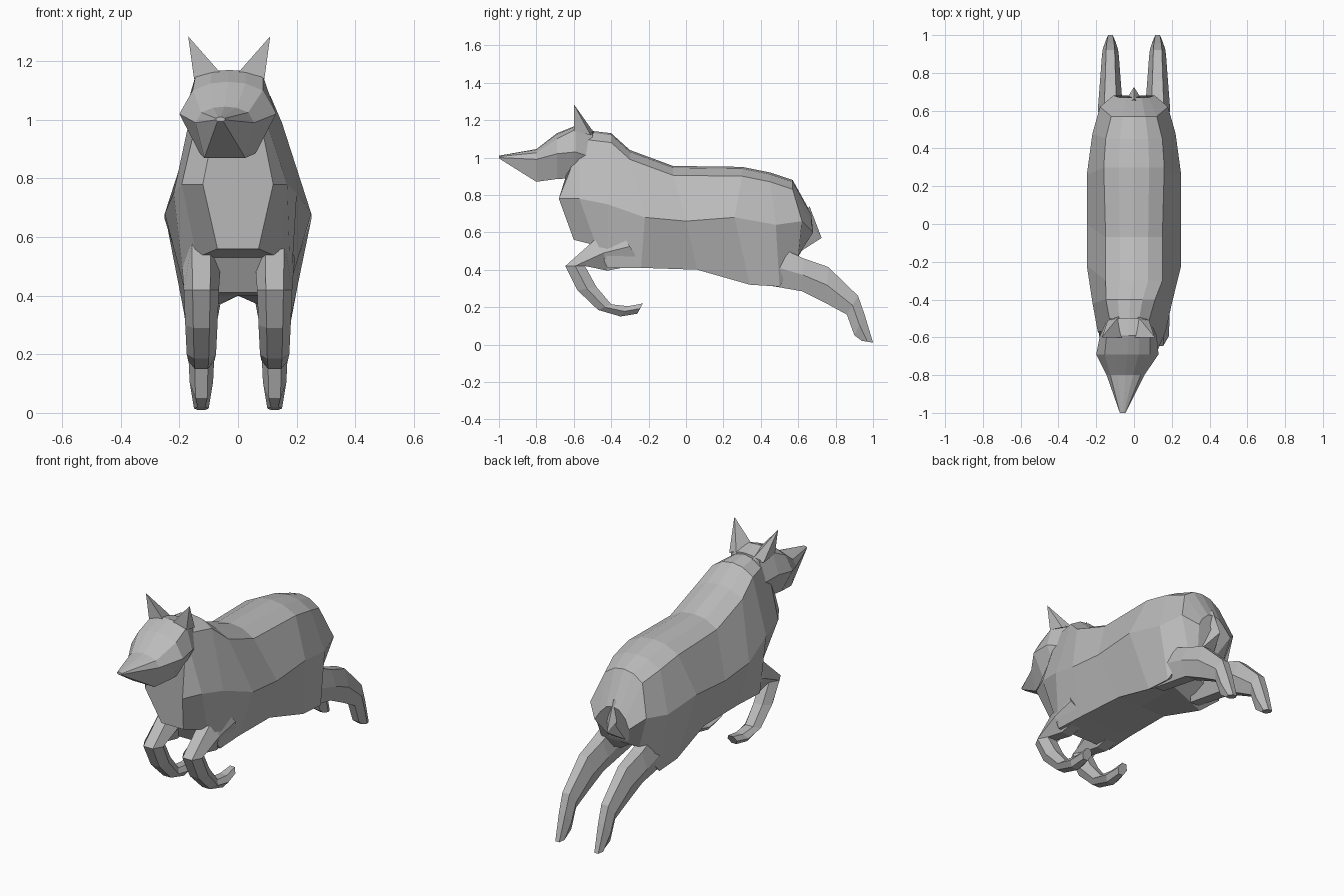
import bpy, bmesh

if "Cube" in bpy.data.objects:
    bpy.data.objects.remove(bpy.data.objects["Cube"], do_unlink=True)

fur = bpy.data.materials.new("plain grey")
fur.use_nodes = True
grey = (0.5, 0.5, 0.5, 1)
fur.diffuse_color = grey
fur.node_tree.nodes["Principled BSDF"].inputs["Base Color"].default_value = grey


def loft(name, rings):
    """Join rings of points into a closed, flat shaded skin."""
    bm = bmesh.new()
    loops = [[bm.verts.new(p) for p in ring] for ring in rings]
    for a, b in zip(loops, loops[1:]):
        n = len(a)
        for i in range(n):
            j = (i + 1) % n
            bm.faces.new((a[i], a[j], b[j], b[i]))
    bm.faces.new(loops[0])
    bm.faces.new(loops[-1])
    finish(name, bm)


def finish(name, bm):
    bmesh.ops.recalc_face_normals(bm, faces=bm.faces)
    mesh = bpy.data.meshes.new(name)
    bm.to_mesh(mesh)
    bm.free()
    mesh.materials.append(fur)
    bpy.context.collection.objects.link(bpy.data.objects.new(name, mesh))


def section(y_top, y_mid, y_low, z_top, z_mid, z_low, w_top, w_mid, w_low,
            drop=0.05, z_keel=None, shift=0):
    """Symmetric ten-sided slice of the trunk or head."""
    keel = z_low if z_keel is None else z_keel
    half = [(w_top * 0.5, y_top, z_top - drop * 0.2),
            (w_top, y_top, z_top - drop),
            (w_mid, y_mid, z_mid),
            (w_low, y_low, z_low)]
    right = [(-x, y, z) for x, y, z in reversed(half)]
    ring = [(0, y_top, z_top)] + half + [(0, y_low, keel)] + right
    return [(x + shift * (z - z_low) / (z_top - z_low), y, z) for x, y, z in ring]


def limb(name, stations, centre):
    """Six-sided leg through pairs of outer and inner edge points."""
    for side, label in ((1, "left"), (-1, "right")):
        rings = []
        for y1, z1, y2, z2, w in stations:
            ym, zm = (y1 + y2) / 2, (z1 + z2) / 2
            ring = [(-w / 2, y1, z1), (w / 2, y1, z1), (w, ym, zm),
                    (w / 2, y2, z2), (-w / 2, y2, z2), (-w, ym, zm)]
            rings.append([(side * (centre + x), y, z) for x, y, z in ring])
        loft(label + "_" + name, rings)


def spike(name, base, tip):
    """Pointed part from a base loop to a tip."""
    bm = bmesh.new()
    loop = [bm.verts.new(p) for p in base]
    top = bm.verts.new(tip)
    for i, v in enumerate(loop):
        bm.faces.new((v, loop[(i + 1) % len(loop)], top))
    bm.faces.new(loop)
    finish(name, bm)


# Trunk, from chest to rump
loft("trunk", [
    section(-.62, -.68, -.60, .98, .78, .56, .09, .12, .07),
    section(-.57, -.57, -.48, 1.15, .78, .53, .09, .18, .14, shift=-.03),
    section(-.40, -.42, -.42, 1.13, .75, .41, .13, .21, .18, shift=-.02),
    section(-.30, -.22, -.24, 1.04, .68, .41, .15, .25, .17),
    section(-.07, 0, .06, .955, .66, .40, .15, .25, .16),
    section(.30, .26, .34, .95, .68, .32, .16, .25, .18, z_keel=.40),
    section(.45, .48, .50, .92, .64, .31, .15, .22, .18, z_keel=.42),
    section(.57, .62, .60, .88, .66, .47, .12, .18, .12),
    section(.67, .68, .61, .70, .60, .49, .08, .11, .06),
])

# Tail stub
spike("tail", [(-.06, .63, .68), (0, .66, .74), (.06, .63, .68),
               (.05, .60, .49), (-.05, .60, .49)], (0, .725, .57))


# Head, turned slightly to its right
def head_slice(y, z_top, z_mid, z_low, w_top, w_mid, w_low, turn, drop):
    ring = section(y, y, y, z_top, z_mid, z_low, w_top, w_mid, w_low, drop)
    return [(x + turn, yy, z) for x, yy, z in ring]


loft("head", [
    head_slice(-.50, 1.15, 1.00, .92, .09, .11, .07, -.03, .02),
    head_slice(-.59, 1.17, 1.03, .89, .115, .15, .09, -.03, .02),
    head_slice(-.69, 1.13, 1.02, .885, .12, .165, .095, -.035, .03),
    head_slice(-.80, 1.045, .99, .87, .08, .10, .07, -.045, .02),
    head_slice(-1.0, 1.01, 1.0, .995, .015, .015, .01, -.06, .005),
])

# Ears
for side, label in ((1, "left"), (-1, "right")):
    ear = [(.12, -.60, 1.14), (.03, -.60, 1.16), (.05, -.49, 1.13), (.11, -.51, 1.12)]
    spike(label + "_ear", [(side * x - .03, y, z) for x, y, z in ear],
          (side * .14 - .03, -.60, 1.285))

# Front legs, tucked under the chest
limb("front_leg", [
    (-.36, .62, -.24, .43, .07),
    (-.46, .585, -.42, .395, .065),
    (-.645, .42, -.54, .42, .06),
    (-.58, .29, -.48, .31, .055),
    (-.47, .185, -.40, .215, .05),
    (-.35, .15, -.31, .205, .045),
    (-.26, .165, -.23, .22, .03),
], .125)

# Hind legs, stretched out behind
limb("hind_leg", [
    (.46, .54, .36, .33, .06),
    (.63, .46, .62, .285, .065),
    (.76, .415, .75, .22, .055),
    (.92, .26, .86, .16, .045),
    (.955, .16, .90, .05, .04),
    (1.0, .01, .94, .02, .025),
], .125)
